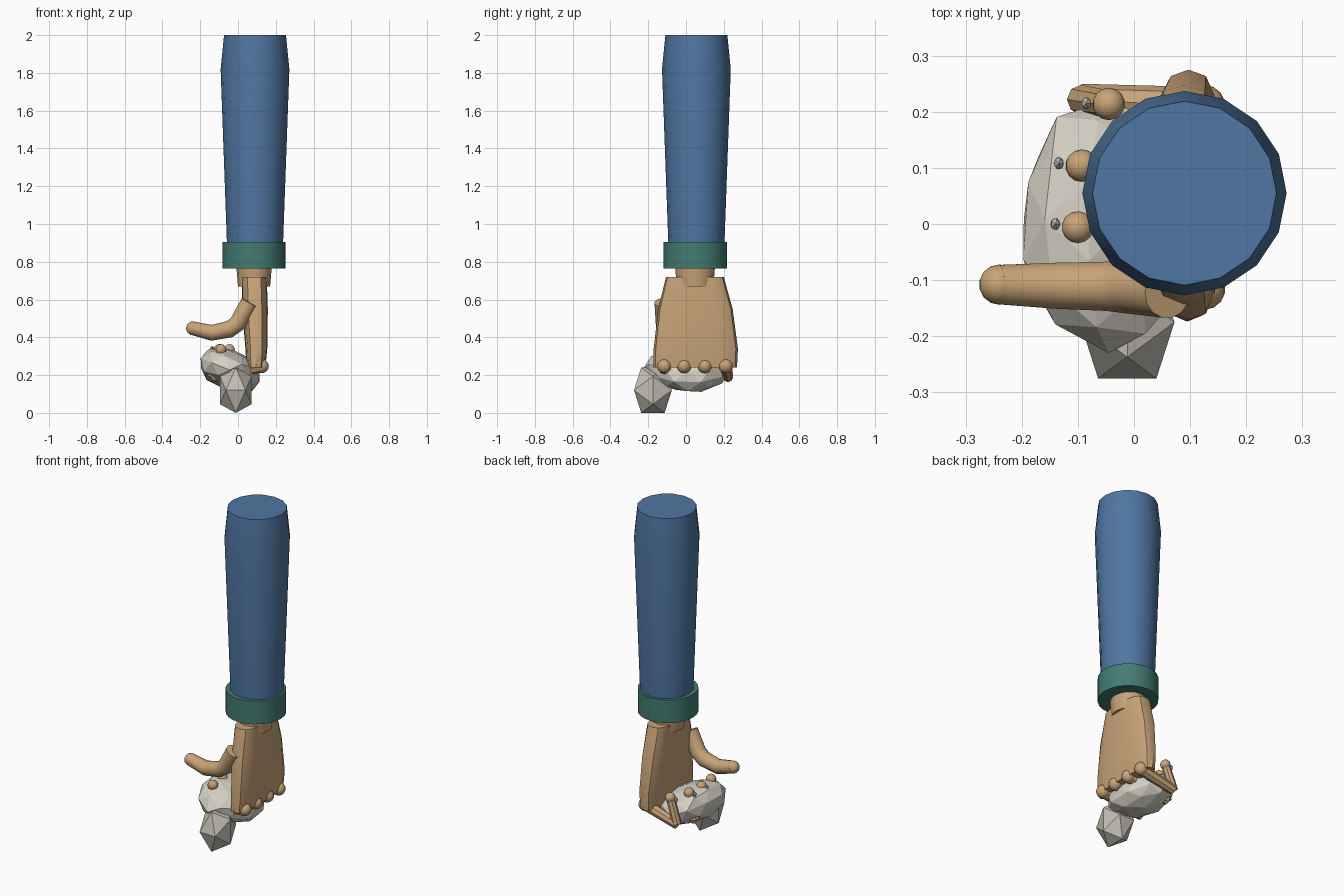
import bpy, bmesh, math, random
from mathutils import Vector, noise

if "Cube" in bpy.data.objects:
    bpy.data.objects.remove(bpy.data.objects["Cube"])


def material(name, r, g, b):
    m = bpy.data.materials.new(name)
    m.use_nodes = True
    m.diffuse_color = (r, g, b, 1)
    m.node_tree.nodes["Principled BSDF"].inputs["Base Color"].default_value = (r, g, b, 1)
    return m


SKIN = material("tan skin", 0.58, 0.37, 0.19)
BLUE = material("blue cloth", 0.08, 0.18, 0.36)
TEAL = material("teal cuff", 0.055, 0.2, 0.17)
STONE = material("pale stone", 0.66, 0.63, 0.55)
GREY = material("grey stone", 0.55, 0.52, 0.46)


def finish(name, bm, mat, smooth=True):
    bmesh.ops.recalc_face_normals(bm, faces=bm.faces)
    mesh = bpy.data.meshes.new(name)
    bm.to_mesh(mesh)
    bm.free()
    mesh.materials.append(mat)
    ob = bpy.data.objects.new(name, mesh)
    bpy.context.collection.objects.link(ob)
    if smooth:
        bpy.ops.object.select_all(action='DESELECT')
        ob.select_set(True)
        bpy.context.view_layer.objects.active = ob
        bpy.ops.object.shade_smooth_by_angle(angle=math.radians(35))
    return ob


def loft(name, rings, mat):
    """Skin a list of equal rings of points and cap both ends."""
    bm = bmesh.new()
    loops = [[bm.verts.new(p) for p in ring] for ring in rings]
    n = len(loops[0])
    for a, b in zip(loops, loops[1:]):
        for i in range(n):
            j = (i + 1) % n
            bm.faces.new((a[i], a[j], b[j], b[i]))
    bm.faces.new(loops[0])
    bm.faces.new(loops[-1])
    return finish(name, bm, mat)


def oval(cx, cy, z, rx, ry, n=16, power=1.0):
    ring = []
    for i in range(n):
        t = 2 * math.pi * i / n
        c, s = math.cos(t), math.sin(t)
        ring.append((cx + rx * math.copysign(abs(c) ** power, c),
                     cy + ry * math.copysign(abs(s) ** power, s), z))
    return ring


def tube(name, path, radii, mat, n=10):
    """Round tube along a path, mitred at each bend."""
    pts = [Vector(p) for p in path]
    rings = []
    for i, p in enumerate(pts):
        d = (pts[min(i + 1, len(pts) - 1)] - pts[max(i - 1, 0)]).normalized()
        u = d.cross(Vector((0, 1, 0))).normalized()
        v = d.cross(u)
        rings.append([p + radii[i] * (math.cos(t) * u + math.sin(t) * v)
                      for t in (2 * math.pi * k / n for k in range(n))])
    return loft(name, rings, mat)


def ball(name, centre, radius, mat):
    bm = bmesh.new()
    bmesh.ops.create_uvsphere(bm, u_segments=14, v_segments=10, radius=radius)
    bmesh.ops.translate(bm, verts=bm.verts, vec=centre)
    return finish(name, bm, mat)


# Sleeve, cuff and wrist
AX, AY = 0.09, 0.055
loft("sleeve", [oval(AX, AY, z, r, r) for z, r in
                ((0.88, 0.148), (1.82, 0.182), (2.0, 0.164))], BLUE)
loft("cuff", [oval(0.085, 0.05, z, 0.166, 0.168, 24) for z in (0.765, 0.905)], TEAL)
loft("wrist", [oval(0.085, 0.048, z, r, r + 0.012, 16) for z, r in
               ((0.67, 0.085), (0.8, 0.096))], SKIN)

# Palm: flattened block widening towards the knuckles
loft("palm", [oval(cx, cy, z, rx, ry, 16, 0.65) for z, cx, cy, rx, ry in (
    (0.24, 0.095, 0.048, 0.05, 0.222),
    (0.34, 0.097, 0.052, 0.058, 0.223),
    (0.55, 0.09, 0.05, 0.068, 0.197),
    (0.72, 0.086, 0.047, 0.066, 0.153))], SKIN)

# Four curled fingers with round knuckles and tips
fingers = (("index", -0.115, -0.09), ("middle", -0.01, -0.1),
           ("ring", 0.1, -0.093), ("little", 0.21, -0.045))
for label, y, tip_x in fingers:
    bend = Vector((tip_x - 0.05, y + 0.012, 0.19))
    knuckle = Vector((0.125, y, 0.248))
    tip = Vector((tip_x, y + 0.004, 0.335))
    ball(label + "_knuckle", knuckle, 0.038, SKIN)
    tube(label + "_finger_base", (knuckle, bend), (0.034, 0.028), SKIN, 8)
    tube(label + "_finger_end", (bend, tip), (0.026, 0.024), SKIN, 8)
    ball(label + "_fingertip", tip, 0.029, SKIN)

# Outstretched thumb
tube("thumb", ((0.06, -0.122, 0.585), (0.0, -0.115, 0.475), (-0.045, -0.111, 0.443),
               (-0.14, -0.11, 0.424), (-0.24, -0.108, 0.448)),
     (0.046, 0.046, 0.045, 0.042, 0.036), SKIN, 14)
ball("thumb_tip", (-0.24, -0.108, 0.448), 0.036, SKIN)

# Large held rock: roughened, tilted, flat-faced
random.seed(4)
bm = bmesh.new()
bmesh.ops.create_icosphere(bm, subdivisions=2, radius=1)
tilt = math.radians(22)
for v in bm.verts:
    v.co *= random.uniform(0.92, 1.06)
    x, y, z = v.co.x * 0.172, v.co.y * 0.228, v.co.z * 0.108
    v.co = (-0.045 + x * math.cos(tilt) + z * math.sin(tilt), 0.008 + y,
            0.228 - x * math.sin(tilt) + z * math.cos(tilt))
finish("large_rock", bm, STONE, False)

# Small rock: stretched twenty-sided solid resting on an edge
bm = bmesh.new()
phi = (1 + math.sqrt(5)) / 2
for a in (-1, 1):
    for b in (-phi, phi):
        for x, y, z in ((0, a, b), (a, b, 0), (b, 0, a)):
            bm.verts.new((-0.012 + 0.052 * x, -0.175 + 0.062 * y, 0.12 + 0.074 * z))
bmesh.ops.convex_hull(bm, input=bm.verts)
finish("small_rock", bm, GREY, False)

# Stone chips beside the fingertips
for i, (x, y, z) in enumerate(((-0.085, 0.215, 0.33), (-0.134, 0.108, 0.335),
                               (-0.14, 0.0, 0.335))):
    bm = bmesh.new()
    bmesh.ops.create_icosphere(bm, subdivisions=1, radius=0.012)
    for v in bm.verts:
        v.co = (x + v.co.x * 0.8, y + v.co.y, z + v.co.z * 1.6)
    finish("stone_chip_%d" % (i + 1), bm, GREY, False)
